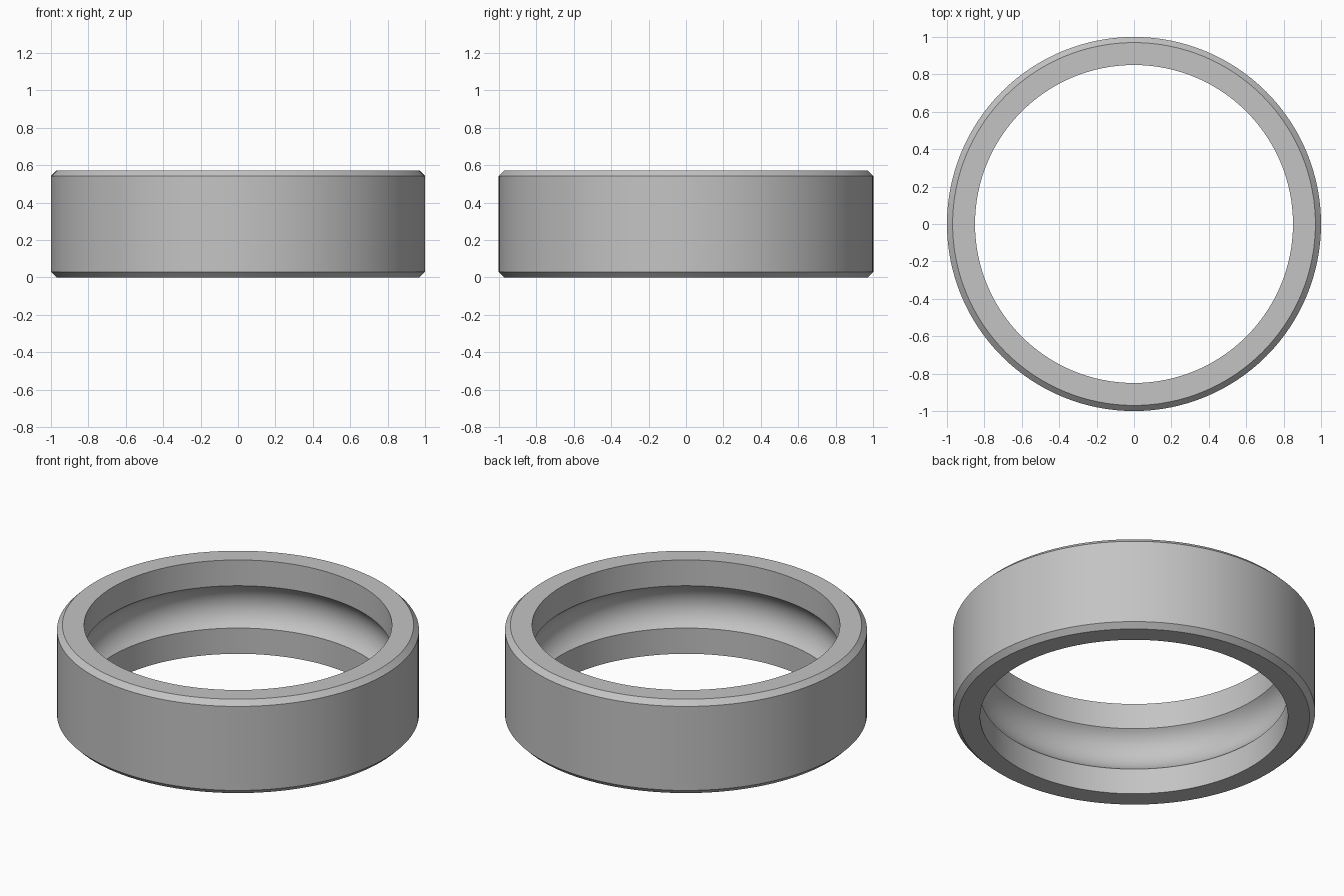
import bpy
import bmesh
import math

cube = bpy.data.objects.get("Cube")
if cube:
    bpy.data.objects.remove(cube)

OUTER, BORE, HEIGHT, CHAMFER = 1.0, 0.85, 0.572, 0.03
GROOVE_CENTRE, GROOVE_HALF = 0.745, 0.129
SEGMENTS, ARC_STEPS = 128, 20

# Cross-section: chamfered outside, plain bore with a round ball groove
mid = HEIGHT / 2
profile = [
    (BORE, 0), (OUTER - CHAMFER, 0), (OUTER, CHAMFER),
    (OUTER, HEIGHT - CHAMFER), (OUTER - CHAMFER, HEIGHT), (BORE, HEIGHT),
]
radius = math.hypot(BORE - GROOVE_CENTRE, GROOVE_HALF)
half_angle = math.atan2(GROOVE_HALF, BORE - GROOVE_CENTRE)
for i in range(ARC_STEPS + 1):
    a = half_angle * (1 - 2 * i / ARC_STEPS)
    profile.append((GROOVE_CENTRE + radius * math.cos(a), mid + radius * math.sin(a)))

# Revolve the closed section around the z axis
bm = bmesh.new()
verts = [bm.verts.new((r, 0, z)) for r, z in profile]
edges = [bm.edges.new((v, verts[(i + 1) % len(verts)])) for i, v in enumerate(verts)]
bmesh.ops.spin(bm, geom=verts + edges, cent=(0, 0, 0), axis=(0, 0, 1),
               angle=math.tau, steps=SEGMENTS, use_merge=False)
bmesh.ops.remove_doubles(bm, verts=bm.verts[:], dist=0.0001)
bmesh.ops.recalc_face_normals(bm, faces=bm.faces[:])
mesh = bpy.data.meshes.new("bearing_outer_ring")
bm.to_mesh(mesh)
bm.free()

ring = bpy.data.objects.new("bearing_outer_ring", mesh)
bpy.context.collection.objects.link(ring)

# Plain grey steel
steel = bpy.data.materials.new("grey_steel")
steel.use_nodes = True
colour = (0.55, 0.55, 0.55, 1)
steel.diffuse_color = colour
steel.node_tree.nodes["Principled BSDF"].inputs["Base Color"].default_value = colour
mesh.materials.append(steel)

# Smooth walls with crisp edges
bpy.ops.object.select_all(action="DESELECT")
ring.select_set(True)
bpy.context.view_layer.objects.active = ring
bpy.ops.object.shade_smooth_by_angle(angle=math.radians(30))
